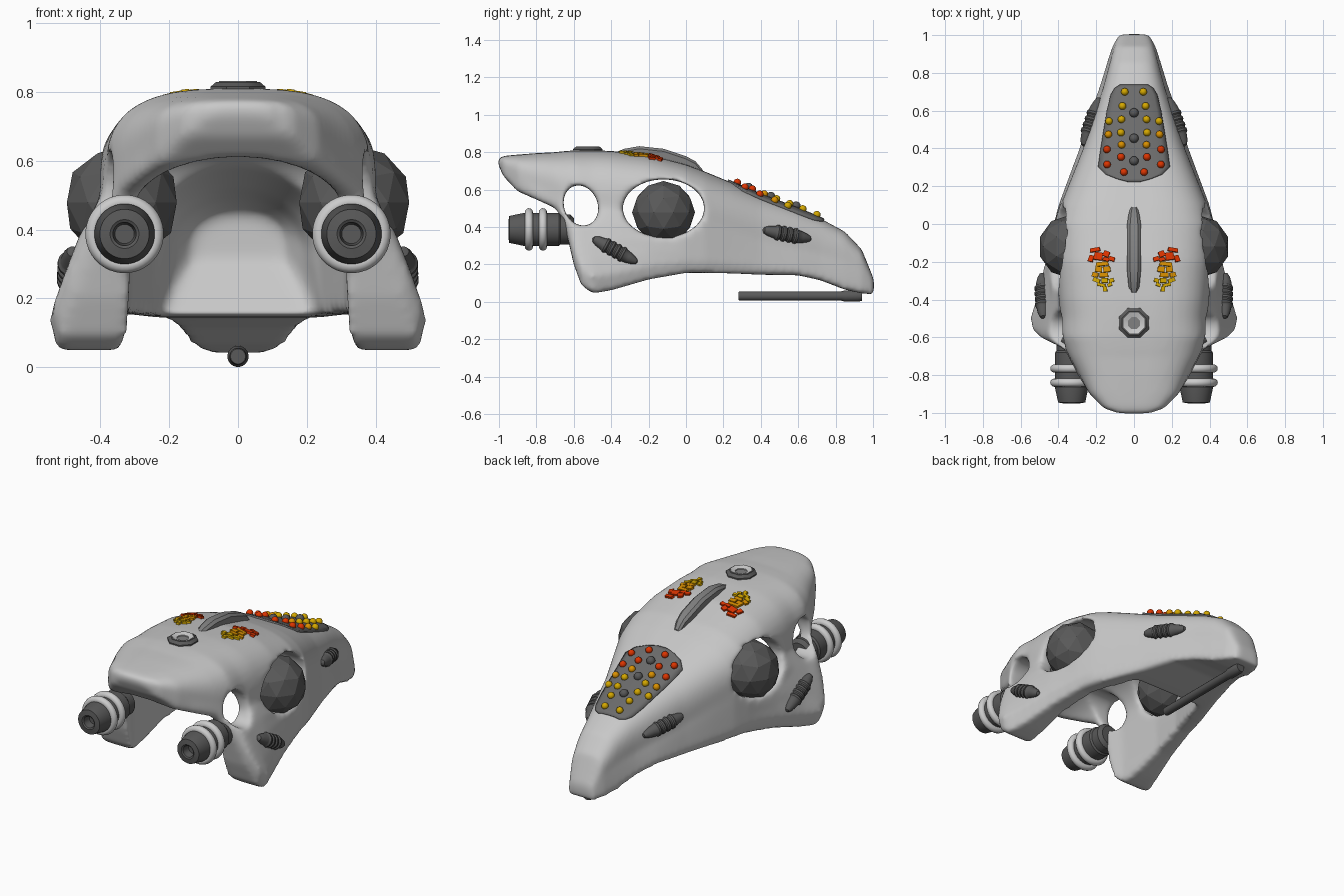
import bpy, bmesh, math
from mathutils import Vector, Matrix
from mathutils.bvhtree import BVHTree

if "Cube" in bpy.data.objects:
    bpy.data.objects.remove(bpy.data.objects["Cube"])


def mat(name, *c):
    m = bpy.data.materials.new(name)
    m.diffuse_color = (*c, 1)
    m.use_nodes = True
    m.node_tree.nodes["Principled BSDF"].inputs["Base Color"].default_value = m.diffuse_color
    return m


HULL = mat("light grey", .58, .58, .58)
DARK = mat("dark grey", .10, .10, .10)
PANEL = mat("panel grey", .15, .15, .15)
TRIM = mat("trim grey", .22, .22, .22)
RING = mat("pale grey", .60, .60, .60)
RED = mat("red", .72, .035, .0)
ORANGE = mat("orange", .70, .28, .0)
YELLOW = mat("yellow", .66, .39, .0)


def finish(name, bm, material, smooth=None):
    bmesh.ops.recalc_face_normals(bm, faces=bm.faces)
    me = bpy.data.meshes.new(name)
    bm.to_mesh(me)
    bm.free()
    ob = bpy.data.objects.new(name, me)
    bpy.context.collection.objects.link(ob)
    if material:
        me.materials.append(material)
    if smooth:
        me.shade_smooth()
        me.set_sharp_from_angle(angle=math.radians(smooth))
    return ob


def skin(bm, rings, closed=True):
    """Bridge rings of points and cap both ends."""
    vs = [[bm.verts.new(p) for p in r] for r in rings]
    n = len(vs[0])
    for a, b in zip(vs, vs[1:]):
        for i in range(n if closed else n - 1):
            j = (i + 1) % n
            bm.faces.new((a[i], a[j], b[j], b[i]))
    if closed:
        bm.faces.new(vs[0])
        bm.faces.new(vs[-1][::-1])


def arch_ring(y, top, wt, zs, wb, bot, n):
    """Superellipse crown that flares convexly down to the lower edge."""
    half = []
    for i in range(11):
        t = i / 10 * math.pi / 2
        half.append((wt * math.sin(t) ** (2 / n), zs + (top - zs) * max(0, math.cos(t)) ** (2 / n)))
    for k in (.2, .4, .6, .8):
        half.append((wt + (wb - wt) * (k / .8) ** .8, zs + (bot - zs) * k))
    half += [(wb * .96, bot), (wb * .5, bot)]
    pts = half + [(-x, z) for x, z in half[:0:-1]]
    return [(x, y, z) for x, z in pts]


# skull-shaped hull: y, top, crown width, shoulder z, base width, base z
outer = [(-1.005, .77, .08, .75, .08, .735), (-.975, .78, .16, .73, .16, .67),
         (-.9, .787, .235, .68, .235, .59), (-.8, .795, .29, .62, .30, .545),
         (-.7, .80, .345, .58, .35, .50), (-.66, .805, .365, .55, .375, .44),
         (-.63, .807, .375, .55, .44, .33), (-.6, .81, .385, .55, .50, .2),
         (-.56, .81, .39, .52, .54, .09), (-.5, .81, .39, .5, .55, .045),
         (-.4, .807, .4, .5, .52, .062), (-.2, .787, .415, .48, .47, .12),
         (0, .735, .415, .45, .425, .155), (.1, .697, .39, .43, .4, .155),
         (.25, .635, .33, .38, .345, .152), (.4, .57, .27, .33, .29, .145),
         (.6, .495, .205, .28, .23, .142), (.72, .445, .165, .25, .185, .115),
         (.85, .375, .13, .22, .145, .065), (.94, .28, .105, .18, .115, .045),
         (1.005, .12, .075, .09, .08, .04)]
bm = bmesh.new()
skin(bm, [arch_ring(*s, 3) for s in outer])
hull = finish("hull", bm, HULL)

# open underside, ending in a sloping wall behind the beak
inner = [(-1.1, .58, .25, .4, .25, -.2), (-.9, .61, .3, .4, .3, -.2), (-.6, .64, .31, .42, .31, -.2),
         (-.5, .66, .33, .42, .34, -.2), (-.2, .66, .33, .4, .345, -.2), (0, .61, .31, .35, .31, -.2),
         (.22, .52, .24, .3, .25, -.2), (.25, .51, .22, .3, .24, .1), (.32, .485, .19, .32, .2, .2),
         (.39, .45, .13, .37, .14, .31)]
cutters = []
bm = bmesh.new()
skin(bm, [arch_ring(*s, 2.2) for s in inner])
cutters.append(finish("cavity_cutter", bm, None))

# eye sockets and rear openings, cut right through
for nm, cy, cz, ry, rz, tilt in (("socket", -.12, .5, .218, .155, 0), ("rear_opening", -.562, .515, .09, .112, 22)):
    bm = bmesh.new()
    bmesh.ops.create_cone(bm, cap_ends=True, segments=40, radius1=1, radius2=1, depth=2)
    m = (Matrix.Translation((0, cy, cz)) @ Matrix.Rotation(math.radians(tilt), 4, 'X')
         @ Matrix.Diagonal((1, ry, rz, 1)) @ Matrix.Rotation(math.pi / 2, 4, 'Y'))
    bm.transform(m)
    cutters.append(finish(nm + "_cutter", bm, None))
for c in cutters:
    c.hide_render = True
    b = hull.modifiers.new("cut", 'BOOLEAN')
    b.operation, b.object, b.solver = 'DIFFERENCE', c, 'EXACT'
r = hull.modifiers.new("remesh", 'REMESH')
r.mode, r.voxel_size = 'VOXEL', .014
s = hull.modifiers.new("soften", 'SMOOTH')
s.factor, s.iterations = .5, 12
bpy.context.view_layer.update()
dg = bpy.context.evaluated_depsgraph_get()
me = bpy.data.meshes.new_from_object(hull.evaluated_get(dg))
hull.modifiers.clear()
hull.data = me
me.materials.clear()
me.materials.append(HULL)
me.polygons.foreach_set("material_index", [0] * len(me.polygons))
me.shade_smooth()
for c in cutters:
    bpy.data.objects.remove(c)
tree = BVHTree.FromPolygons([v.co for v in me.vertices], [p.vertices[:] for p in me.polygons])


def on_top(x, y):
    p, n, _, _ = tree.ray_cast(Vector((x, y, 2)), Vector((0, 0, -1)))
    return p, n


def on_side(y, z, sx):
    return tree.ray_cast(Vector((2 * sx, y, z)), Vector((-sx, 0, 0)))[0]


def lathe(name, profile, origin, axis, material, seg=24, smooth=35):
    """Spin (radius, distance) pairs round an axis."""
    bm = bmesh.new()
    rings = [[(max(r, .0005) * math.cos(2 * math.pi * (i + .5) / seg),
               max(r, .0005) * math.sin(2 * math.pi * (i + .5) / seg), t) for i in range(seg)] for r, t in profile]
    skin(bm, rings)
    bm.transform(Matrix.Translation(origin) @ Vector(axis).to_track_quat('Z', 'Y').to_matrix().to_4x4())
    return finish(name, bm, material, smooth)


def ball(name, p, radius, material):
    bm = bmesh.new()
    bmesh.ops.create_uvsphere(bm, u_segments=12, v_segments=8, radius=radius)
    bm.transform(Matrix.Translation(p))
    return finish(name, bm, material, 60)


def chip(name, x, y, w, h, rot, material):
    p, n = on_top(x, y)
    bm = bmesh.new()
    bmesh.ops.create_cube(bm, size=1)
    for v in bm.verts:
        if v.co.y > 0:
            v.co.x *= .88
    bm.transform(Matrix.Translation(p + n * .003) @ Vector((0, 0, 1)).rotation_difference(n).to_matrix().to_4x4()
                 @ Matrix.Rotation(rot, 4, 'Z') @ Matrix.Diagonal((w, h, .018, 1)))
    return finish(name, bm, material)


chips = [(.205, -.138, .056, .02, -.15, RED), (.188, -.172, .048, .04, .15, RED), (.146, -.160, .034, .03, .4, RED),
         (.226, -.184, .026, .034, .3, RED), (.117, -.186, .032, .022, .3, RED), (.148, -.188, .034, .018, .2, RED),
         (.168, -.212, .07, .021, -.1, ORANGE), (.186, -.24, .038, .029, .1, ORANGE),
         (.143, -.24, .04, .029, -.1, ORANGE), (.204, -.269, .034, .024, .2, ORANGE),
         (.159, -.27, .048, .024, 0, ORANGE),
         (.197, -.298, .04, .022, .4, YELLOW), (.154, -.299, .035, .026, 0, YELLOW),
         (.119, -.299, .028, .02, -.3, YELLOW), (.172, -.323, .046, .016, .2, YELLOW),
         (.152, -.345, .022, .025, 0, YELLOW), (.128, -.322, .026, .016, -.4, YELLOW)]
studs = [(.048, .70, YELLOW), (.06, .625, YELLOW), (.128, .545, YELLOW), (.065, .555, YELLOW), (.068, .485, YELLOW),
         (.132, .475, ORANGE), (.065, .42, ORANGE), (.14, .395, RED), (.068, .355, RED), (.14, .315, RED), (.053, .275, RED)]
# ribbed spindle profile along its length
spindle = [(0, -.5), (.4, -.47), (.65, -.38), (.8, -.26)]
for k in range(4):
    t = -.24 + k * .12
    spindle += [(.85, t), (1, t + .025), (1, t + .065), (.85, t + .09)]
spindle += [(.75, .3), (.55, .41), (.3, .48), (0, .5)]

for sx, side in ((1, "right"), (-1, "left")):
    # faceted eye
    bm = bmesh.new()
    bmesh.ops.create_icosphere(bm, subdivisions=2, radius=.168)
    bm.transform(Matrix.Translation((.338 * sx, -.12, .478)))
    finish(side + "_eye", bm, DARK)
    # engine with two pale rings
    lathe(side + "_engine", [(0, -.9), (.028, -.9), (.034, -.945), (.042, -.95), (.072, -.945), (.088, -.87),
                             (.088, -.68), (.08, -.67), (.08, -.62), (.06, -.6), (0, -.6)],
          (.33 * sx, 0, .387), (0, 1, 0), DARK, 32)
    for k, y in enumerate((-.84, -.765)):
        prof = [(.092 + .022 * math.cos(a), y + .022 * math.sin(a))
                for a in [math.radians(d) for d in range(-180, 181, 30)]]
        lathe(f"{side}_engine_ring_{k}", prof, (.33 * sx, 0, .387), (0, 1, 0), RING, 40, 60)
    # ribbed spindles lying on the flanks
    for nm, a, b in (("rear", (-.5, .34), (-.26, .21)), ("front", (.41, .385), (.67, .335))):
        ca = on_side(a[0] * .75 + b[0] * .25, a[1] * .75 + b[1] * .25, sx)
        cb = on_side(a[0] * .25 + b[0] * .75, a[1] * .25 + b[1] * .75, sx)
        d = (cb - ca).normalized()
        ln = (cb - ca).length * 2
        lathe(f"{side}_{nm}_spindle", [(r * .042, t * ln) for r, t in spindle],
              (ca + cb) / 2 + Vector((.003 * sx, 0, 0)), d, DARK, 16)
    # painted chips and coloured studs
    for i, (x, y, w, h, rot, m) in enumerate(chips):
        chip(f"{side}_chip_{i}", x * sx, y, w, h, rot * sx, m)
    for i, (x, y, m) in enumerate(studs):
        p, n = on_top(x * sx, y - .006)
        ball(f"{side}_stud_{i}", p + n * .014, .02, m)
for i, y in enumerate((.59, .455, .335)):
    p, n = on_top(0, y - .006)
    ball(f"grey_stud_{i}", p + n * .012, .025, DARK)

# snout panel draped on the hull
rows = [(.222, .03), (.238, .09), (.262, .15), (.3, .188), (.37, .178), (.45, .165), (.52, .153), (.6, .14),
        (.68, .12), (.715, .1), (.735, .07)]
bm = bmesh.new()
grid = []
for y, w in rows:
    row = []
    for i in range(13):
        p, n = on_top(w * (i / 6 - 1), y)
        row.append(p + n * .002)
    grid.append(row)
skin(bm, grid, closed=False)
panel = finish("snout_panel", bm, PANEL, 40)
sol = panel.modifiers.new("thickness", 'SOLIDIFY')
sol.thickness, sol.offset = .014, 0

# crest ridge, narrowing at both ends
top = [(-.365, .804, .5), (-.33, .818, .8), (-.25, .832, 1), (-.12, .818, 1), (0, .778, 1), (.05, .752, .8), (.09, .705, .5)]
bm = bmesh.new()
skin(bm, [[(sx * w * f, y, z) for sx, w, z in ((-1, .036, z - .07), (-1, .036, z - .014), (-1, .02, z),
                                                (1, .02, z), (1, .036, z - .014), (1, .036, z - .07))] for y, z, f in top])
finish("crest_ridge", bm, TRIM, 30)

# crown port: eight-sided collar, pale ring and recessed centre
z = on_top(0, -.525)[0].z
o = (0, -.525, z)
lathe("port_collar", [(.086, -.03), (.086, .006), (.068, .02), (.056, .02), (.056, -.03)], o, (0, 0, 1), DARK, 8, 30)
lathe("port_ring", [(.06, -.03), (.06, .022), (.034, .014), (.034, -.03)], o, (0, 0, 1), RING, 8, 30)
lathe("port_centre", [(.035, -.03), (.035, .008)], o, (0, 0, 1), TRIM, 8, 30)

# rod under the beak with a slightly thicker tip
lathe("jaw_rod", [(0, .28), (.022, .28), (.025, .29), (.025, .83), (.031, .85), (.031, .92), (.026, .94), (0, .94)],
      (0, 0, .031), (0, 1, 0), DARK, 20)
